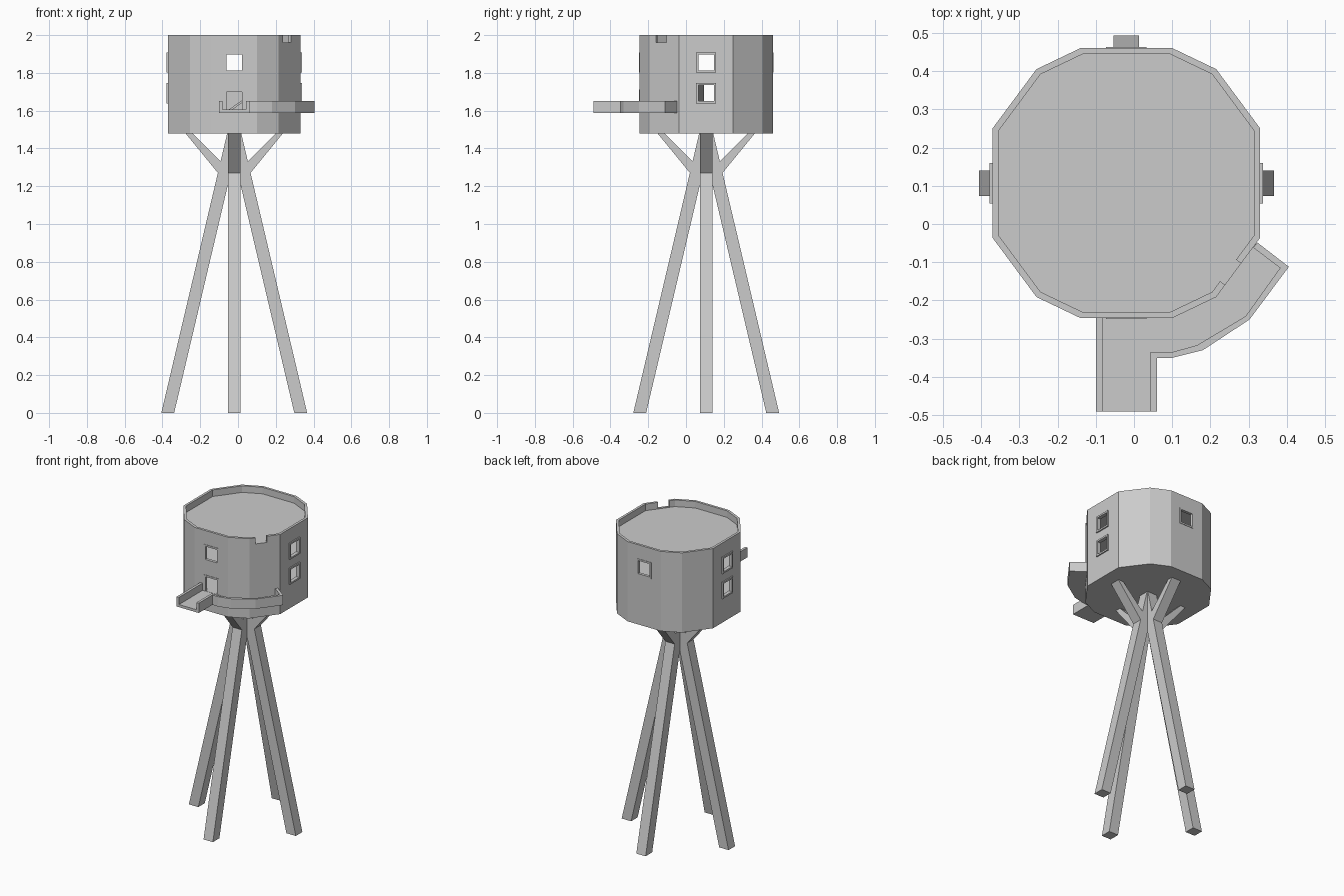
import bpy, bmesh, math
from mathutils import Matrix, Vector

if "Cube" in bpy.data.objects:
    bpy.data.objects.remove(bpy.data.objects["Cube"])

CX, CY = -0.02, 0.107          # tower axis
mat = bpy.data.materials.new("plain grey")
mat.diffuse_color = (0.6, 0.6, 0.6, 1)
mat.use_nodes = True
mat.node_tree.nodes["Principled BSDF"].inputs["Base Color"].default_value = mat.diffuse_color


def finish(name, bm):
    bmesh.ops.recalc_face_normals(bm, faces=bm.faces)
    me = bpy.data.meshes.new(name)
    bm.to_mesh(me)
    bm.free()
    me.materials.append(mat)
    ob = bpy.data.objects.new(name, me)
    bpy.context.collection.objects.link(ob)
    return ob


def add_loft(bm, low, high):
    a = [bm.verts.new(p) for p in low]
    b = [bm.verts.new(p) for p in high]
    n = len(a)
    bm.faces.new(a[::-1])
    bm.faces.new(b)
    for i in range(n):
        j = (i + 1) % n
        bm.faces.new((a[i], a[j], b[j], b[i]))


def add_prism(bm, pts, z0, z1):
    add_loft(bm, [(x, y, z0) for x, y in pts], [(x, y, z1) for x, y in pts])


def add_box(bm, x0, x1, y0, y1, z0, z1):
    add_prism(bm, [(x0, y0), (x1, y0), (x1, y1), (x0, y1)], z0, z1)


def prism(name, pts, z0, z1):
    bm = bmesh.new()
    add_prism(bm, pts, z0, z1)
    return finish(name, bm)


def box(name, *lim):
    bm = bmesh.new()
    add_box(bm, *lim)
    return finish(name, bm)


def cut(target, cutter):
    cutter.hide_render = True
    m = target.modifiers.new("cut", 'BOOLEAN')
    m.operation, m.solver, m.object = 'DIFFERENCE', 'EXACT', cutter
    bpy.context.view_layer.objects.active = target
    bpy.ops.object.modifier_apply(modifier=m.name)
    bpy.data.objects.remove(cutter)


# twelve-sided cabin outline
quarter = [(0.35, 0.143), (0.235, 0.298), (0.12, 0.353)]
ring = quarter + [(-x, y) for x, y in quarter[::-1]]
ring += [(-x, -y) for x, y in ring]


def outline(s):
    return [(CX + x * s, CY + y * s) for x, y in ring]


# cabin: two rooms, sunken roof with parapet
cabin = prism("cabin", outline(1), 1.48, 2.0)
for z0, z1 in ((1.605, 1.765), (1.78, 1.945), (1.957, 2.1)):
    cut(cabin, prism("room_cutter", outline(0.955), z0, z1))

# window, door, stair and parapet openings
H = 0.042
cut(cabin, box("window_cutter", -0.6, 0.6, CY - H, CY + H, 1.813, 1.898))
cut(cabin, box("window_cutter", -0.6, 0.6, CY - H, CY + H, 1.65, 1.735))
cut(cabin, box("window_cutter", CX - H, CX + H, -0.6, 0.8, 1.813, 1.898))
cut(cabin, box("door_cutter", CX - H, CX + H, -0.6, 0.0, 1.606, 1.70))
cut(cabin, box("stair_cutter", 0.03, 0.2, 0.01, 0.10, 1.75, 1.80))
notch = box("notch_cutter", -0.035, 0.035, -0.04, 0.04, 1.96, 2.1)
notch.data.transform(Matrix.Translation((0.2575, -0.13, 0)) @
                     Matrix.Rotation(math.atan2(0.155, 0.115), 4, 'Z'))
cut(cabin, notch)

# inner ramp between the floors
bm = bmesh.new()
side = [(-0.05, 1.605), (-0.03, 1.605), (0.2, 1.768), (0.2, 1.78)]
add_loft(bm, [(x, 0.015, z) for x, z in side], [(x, 0.095, z) for x, z in side])
finish("inner_ramp", bm)


# raised frames around the openings
def frame(name, turn, dist, depth, z0, z1, sill=True):
    bm = bmesh.new()
    w, i = 0.053, H
    a, b = dist - 0.003, dist + depth
    add_box(bm, a, b, -w, -i, z0 - (0.011 if sill else 0), z1 + 0.011)
    add_box(bm, a, b, i, w, z0 - (0.011 if sill else 0), z1 + 0.011)
    add_box(bm, a, b, -i, i, z1, z1 + 0.011)
    if sill:
        add_box(bm, a, b, -i, i, z0 - 0.011, z0)
    ob = finish(name, bm)
    ob.data.transform(Matrix.Translation((CX, CY, 0)) @
                      Matrix.Rotation(math.radians(turn), 4, 'Z'))


for side_name, turn in (("right", 0), ("left", 180)):
    frame(side_name + "_upper_window_frame", turn, 0.35, 0.008, 1.813, 1.898)
    frame(side_name + "_lower_window_frame", turn, 0.35, 0.008, 1.65, 1.735)
frame("back_window_frame", 90, 0.353, 0.003, 1.813, 1.898)
frame("front_window_frame", 270, 0.353, 0.003, 1.813, 1.898)
frame("door_frame", 270, 0.353, 0.003, 1.606, 1.70, False)

# four leaning legs, each with an outward brace under the cabin
W = 0.0335
for k, nm in enumerate(("right", "back", "left", "front")):
    rot = Matrix.Translation((CX, CY, 0)) @ Matrix.Rotation(k * math.pi / 2, 4, 'Z')
    shapes = {
        "_leg": [(0.318, 0), (0.386, 0), (0.036, 1.485), (-0.032, 1.485)],
        "_brace": [(0.06, 1.25), (0.086, 1.27), (0.262, 1.485), (0.225, 1.485), (0.06, 1.32)],
    }
    for part, prof in shapes.items():
        bm = bmesh.new()
        add_loft(bm, [(r, -W, z) for r, z in prof], [(r, W, z) for r, z in prof])
        finish(nm + part, bm).data.transform(rot)

# walkway floor around the front right
outer = [(0.06, -0.49), (0.06, -0.35), (0.10, -0.35), (0.18, -0.33),
         (0.302, -0.25), (0.405, -0.112), (0.322, -0.048)]
inner = [(0.043, -0.49), (0.043, -0.335), (0.10, -0.335), (0.165, -0.317),
         (0.292, -0.241), (0.382, -0.115), (0.312, -0.062)]
wall = [(0.21, -0.187), (0.10, -0.24), (-0.10, -0.24), (-0.10, -0.49)]
prism("walkway_floor", outer + wall, 1.588, 1.605)

# low railings
prism("walkway_railing", outer + inner[::-1], 1.588, 1.652)
box("left_railing", -0.10, -0.083, -0.49, -0.24, 1.588, 1.652)
